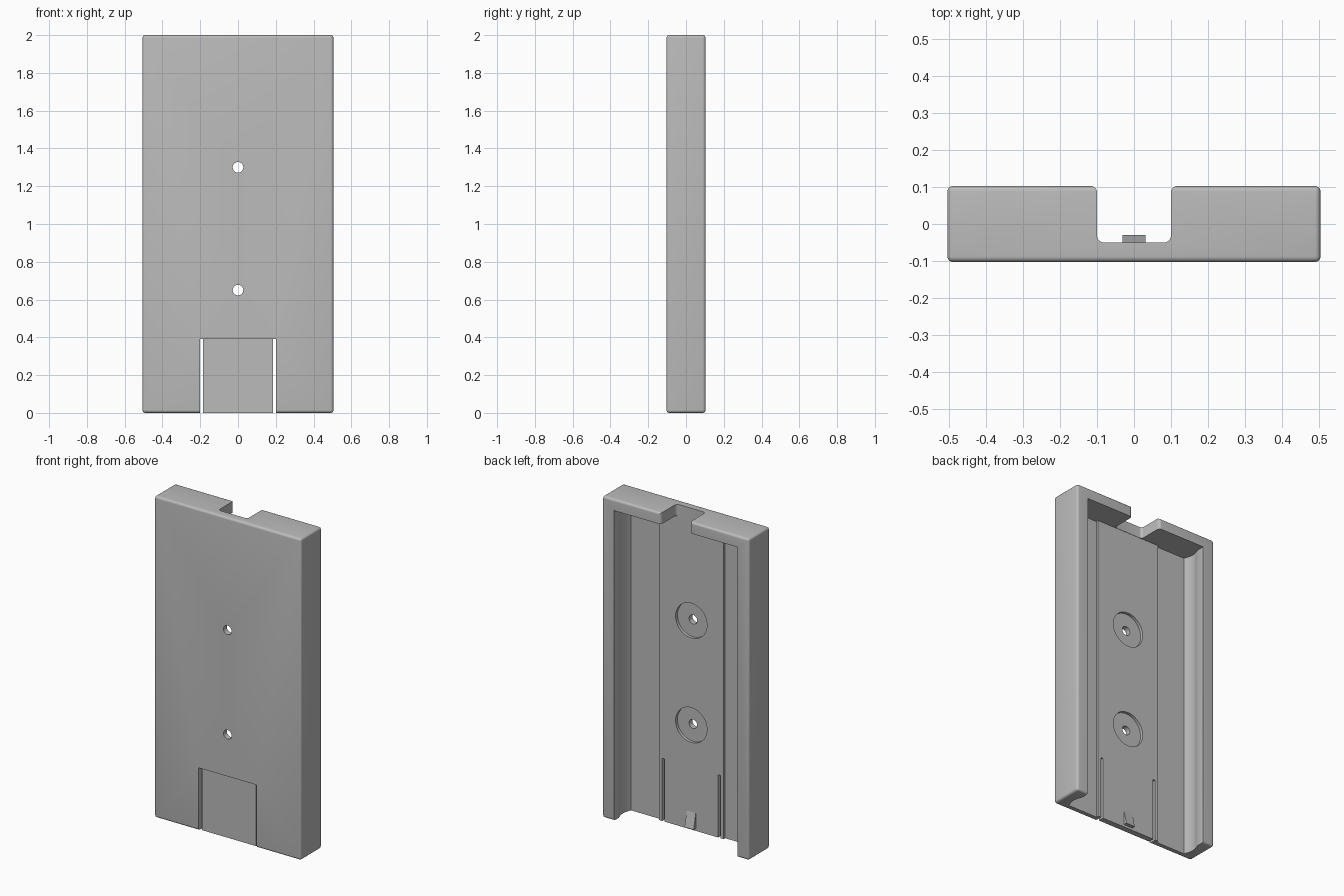
import bpy, bmesh, math
from mathutils import Matrix

cube = bpy.data.objects.get("Cube")
if cube:
    bpy.data.objects.remove(cube, do_unlink=True)

W, D, H = 0.505, 0.103, 2.0      # half width, half depth, height
FLOOR, SIDE_FLOOR = -0.052, -0.067

grey = bpy.data.materials.new("plain_grey")
grey.use_nodes = True
grey.diffuse_color = (0.5, 0.5, 0.5, 1)
grey.node_tree.nodes["Principled BSDF"].inputs["Base Color"].default_value = grey.diffuse_color


def finish(name, bm):
    bmesh.ops.recalc_face_normals(bm, faces=bm.faces)
    mesh = bpy.data.meshes.new(name)
    bm.to_mesh(mesh)
    bm.free()
    mesh.materials.append(grey)
    obj = bpy.data.objects.new(name, mesh)
    bpy.context.collection.objects.link(obj)
    return obj


def box(name, x, y, z, bevel=0):
    """Box from (low, high) pairs."""
    bm = bmesh.new()
    bmesh.ops.create_cube(bm, size=1)
    for v in bm.verts:
        v.co = [(lo + hi) / 2 + c * (hi - lo) for c, (lo, hi) in zip(v.co, (x, y, z))]
    if bevel:
        bmesh.ops.bevel(bm, geom=bm.edges[:], offset=bevel, segments=5,
                        profile=0.5, affect='EDGES')
    return finish(name, bm)


def mirrored_prism(name, half, z0, z1):
    """Extrude a half outline (x > 0, front to back) mirrored across x = 0."""
    outline = half + [(-x, y) for x, y in reversed(half)]
    bm = bmesh.new()
    face = bm.faces.new([bm.verts.new((x, y, z0)) for x, y in outline])
    top = bmesh.ops.extrude_face_region(bm, geom=[face])["geom"]
    bmesh.ops.translate(bm, vec=(0, 0, z1 - z0),
                        verts=[g for g in top if isinstance(g, bmesh.types.BMVert)])
    return finish(name, bm)


def disc(name, radius, z, y0, y1):
    bm = bmesh.new()
    place = Matrix.Translation((0, (y0 + y1) / 2, z)) @ Matrix.Rotation(math.pi / 2, 4, 'X')
    bmesh.ops.create_cone(bm, cap_ends=True, segments=48, radius1=radius,
                          radius2=radius, depth=y1 - y0, matrix=place)
    return finish(name, bm)


def arc(cx, cy, r, a0, a1, steps=6):
    angles = [math.radians(a0 + (a1 - a0) * i / steps) for i in range(steps + 1)]
    return [(cx + r * math.cos(a), cy + r * math.sin(a)) for a in angles]


def cut(target, cutter):
    cutter.hide_render = True
    mod = target.modifiers.new("cut", 'BOOLEAN')
    mod.operation, mod.solver, mod.object = 'DIFFERENCE', 'EXACT', cutter
    bpy.context.view_layer.objects.active = target
    bpy.ops.object.modifier_apply(modifier=mod.name)
    bpy.data.objects.remove(cutter, do_unlink=True)


# Rounded outer shell
holder = box("holder_body", (-W, W), (-D, D), (0, H), 0.015)

# Back channel: raised centre strip, lower side strips, slightly hollowed walls
wall = [(0.425 + 0.015 * math.sin(math.pi * i / 8), SIDE_FLOOR + 0.12 * i / 8)
        for i in range(9)]
channel = [(0.222, FLOOR), (0.222, SIDE_FLOOR)] + wall + [(0.425, 0.2)]
cut(holder, mirrored_prism("channel_cutter", channel, -0.1, 1.93))

# Rounded notch through the top lip
r = 0.018
notch = (arc(0.1 - r, -0.05 + r, r, -90, 0)
         + arc(0.1 + r, D - r, r, 180, 90) + [(0.1 + r, 0.2)])
cut(holder, mirrored_prism("notch_cutter", notch, 1.9, 2.1))

# Spring tab: slots on both sides, face set back a little
for s in (-1, 1):
    xs = sorted((s * 0.185, s * 0.2))
    cut(holder, box("slot_cutter", xs, (-0.2, 0.2), (-0.1, 0.39)))
cut(holder, box("tab_cutter", (-0.19, 0.19), (-0.2, -0.088), (-0.1, 0.39)))

# Screw holes with shallow round recesses
for z in (0.65, 1.3):
    cut(holder, disc("recess_cutter", 0.108, z, FLOOR - 0.018, 0.05))
    cut(holder, disc("hole_cutter", 0.028, z, -0.2, 0.05))

# Wedge-shaped catch on the tab
catch = box("tab_catch", (-0.031, 0.031), (FLOOR - 0.01, -0.03), (0.015, 0.11))
for v in catch.data.vertices:
    if v.co.z > 0.1 and v.co.y > FLOOR:
        v.co.y = FLOOR

bpy.ops.object.select_all(action='DESELECT')
holder.select_set(True)
bpy.context.view_layer.objects.active = holder
bpy.ops.object.shade_smooth_by_angle(angle=math.radians(30))
